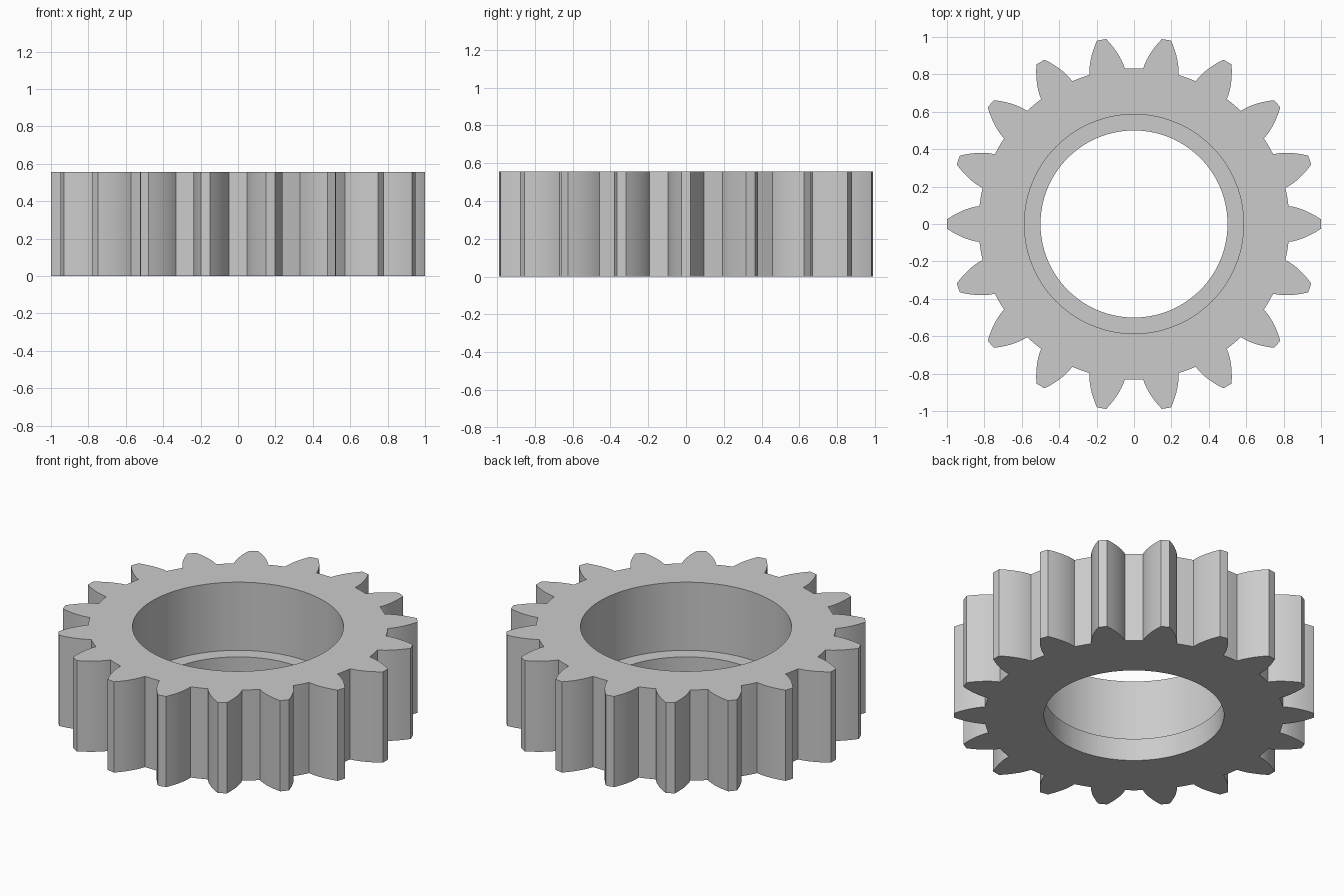
import bpy
import bmesh
from math import acos, cos, pi, radians, sin, tan

old = bpy.data.objects.get("Cube")
if old:
    bpy.data.objects.remove(old, do_unlink=True)

TEETH = 18
HEIGHT = 0.556
LEDGE = 0.138            # height of the inner shoulder
ROOT, TIP, BASE = 0.832, 1.0, 0.815
WIDE_BORE, NARROW_BORE = 0.586, 0.5
ROOT_HALF = radians(6.6)  # half angle of a tooth at its root
FLANK_STEPS = 7


def involute(r):
    a = acos(BASE / r)
    return tan(a) - a


# Tooth outline: curved flank, tip, mirrored flank, middle of the gap
flank = []
for i in range(FLANK_STEPS + 1):
    r = ROOT + (TIP - ROOT) * i / FLANK_STEPS
    flank.append((r, ROOT_HALF + involute(ROOT) - involute(r)))
tooth = [(r, -a) for r, a in flank] + [(TIP, 0)] + flank[::-1]
tooth.append((ROOT, pi / TEETH))

outline = [(r, a + 2 * pi * t / TEETH) for t in range(TEETH) for r, a in tooth]

# Gear body: rings lofted around the outside, the counterbore and the shoulder
bm = bmesh.new()


def ring(z, radius=None):
    return [bm.verts.new(((radius or r) * cos(a), (radius or r) * sin(a), z))
            for r, a in outline]


rings = [ring(0), ring(HEIGHT), ring(HEIGHT, WIDE_BORE), ring(LEDGE, WIDE_BORE),
         ring(LEDGE, NARROW_BORE), ring(0, NARROW_BORE)]
count = len(outline)
for k, low in enumerate(rings):
    high = rings[(k + 1) % len(rings)]
    for j in range(count):
        n = (j + 1) % count
        bm.faces.new((low[j], low[n], high[n], high[j]))
bmesh.ops.recalc_face_normals(bm, faces=bm.faces)

mesh = bpy.data.meshes.new("gear_ring")
bm.to_mesh(mesh)
bm.free()
gear = bpy.data.objects.new("gear_ring", mesh)
bpy.context.collection.objects.link(gear)

# Plain grey metal
grey = bpy.data.materials.new("light_grey")
grey.use_nodes = True
colour = (0.6, 0.6, 0.6, 1)
grey.diffuse_color = colour
grey.node_tree.nodes["Principled BSDF"].inputs["Base Color"].default_value = colour
mesh.materials.append(grey)

# Smooth flanks and bore, sharp corners
bpy.ops.object.select_all(action="DESELECT")
gear.select_set(True)
bpy.context.view_layer.objects.active = gear
bpy.ops.object.shade_smooth_by_angle(angle=radians(25))
